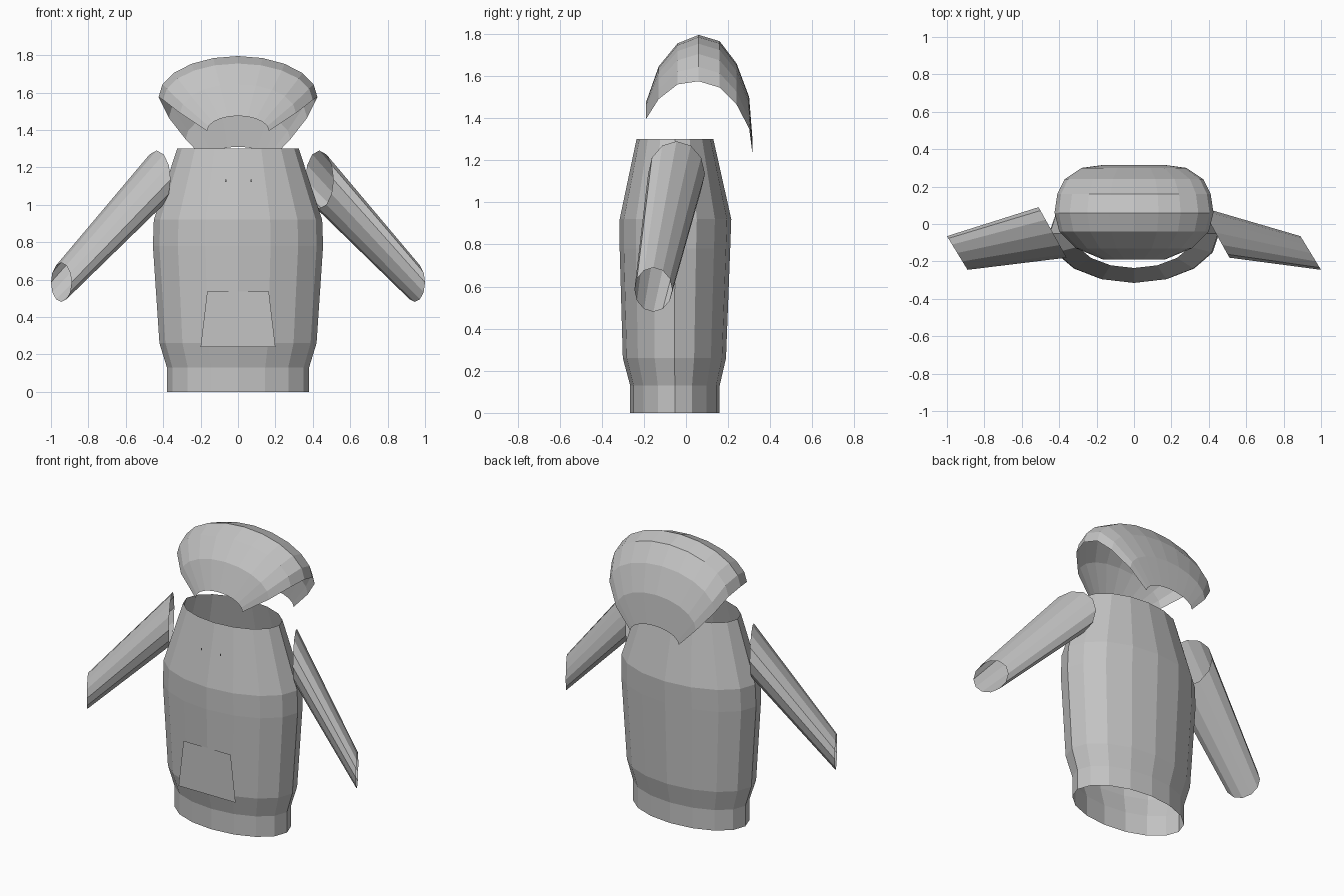
import bpy
from math import cos, sin, pi
from mathutils import Vector

cube = bpy.data.objects.get("Cube")
if cube:
    bpy.data.objects.remove(cube, do_unlink=True)

grey = bpy.data.materials.new("grey_cloth")
grey.use_nodes = True
GREY = (0.55, 0.55, 0.55, 1)
grey.diffuse_color = GREY
grey.node_tree.nodes["Principled BSDF"].inputs["Base Color"].default_value = GREY

X, Y, Z = Vector((1, 0, 0)), Vector((0, 1, 0)), Vector((0, 0, 1))


def add_mesh(name, verts, faces):
    mesh = bpy.data.meshes.new(name)
    mesh.from_pydata(verts, [], faces)
    mesh.materials.append(grey)
    obj = bpy.data.objects.new(name, mesh)
    bpy.context.collection.objects.link(obj)
    return obj


def loft(name, rings, segments, sweep=2 * pi):
    """Open shell through elliptical rings given as (centre, axis a, axis b)."""
    closed = sweep > 6
    count = segments if closed else segments + 1
    verts = []
    for centre, a, b in rings:
        for j in range(count):
            t = sweep * j / segments
            verts.append(centre + a * cos(t) + b * sin(t))
    faces = []
    for i in range(len(rings) - 1):
        for j in range(segments):
            k = (j + 1) % count
            faces.append((i * count + j, i * count + k,
                          (i + 1) * count + k, (i + 1) * count + j))
    return add_mesh(name, verts, faces)


# Body: open tube with a narrow hem and neck (height, half width, front, back)
body_profile = [(0, .38, -.265, .16), (.13, .38, -.265, .16),
                (.26, .42, -.3, .19), (.78, .455, -.315, .21),
                (.92, .45, -.315, .215), (1.3, .325, -.235, .13)]
loft("body", [(Vector((0, (f + r) / 2, z)), X * w, Y * (r - f) / 2)
              for z, w, f, r in body_profile], 16)

# Sleeves: open tapered tubes whose end rings are parallel on both sides
for name, side in (("left_sleeve", 1), ("right_sleeve", -1)):
    cuff = (Vector((.945 * side, -.155, .585)), Vector((.055, -.09, 0)), Z * .105)
    shoulder = (Vector((.435 * side, -.045, 1.135)), Vector((.075, -.135, 0)), Z * .155)
    loft(name, [cuff, shoulder][::side], 12)

# Hood: half-elliptical arches from back to front (y, half width, base, crown)
hood_profile = [(.315, .17, 1.235, 1.31), (.3, .28, 1.35, 1.5),
                (.24, .37, 1.465, 1.66), (.16, .41, 1.545, 1.765),
                (.06, .425, 1.575, 1.795), (-.04, .4, 1.56, 1.755),
                (-.13, .31, 1.49, 1.645), (-.19, .165, 1.395, 1.475)]
loft("hood", [(Vector((0, y, base)), X * w, Z * (top - base))
              for y, w, base, top in hood_profile], 10, pi)


def front_plate(name, x, y, low, high, half_low, half_high):
    add_mesh(name, [(x - half_low, y, low), (x + half_low, y, low),
                    (x + half_high, y, high), (x - half_high, y, high)],
             [(0, 1, 2, 3)])


# Front pocket and the two small cord holes
front_plate("pocket", 0, -.31, .24, .535, .2, .165)
for name, x in (("left_cord_hole", .07), ("right_cord_hole", -.065)):
    front_plate(name, x, -.274, 1.122, 1.136, .004, .004)
